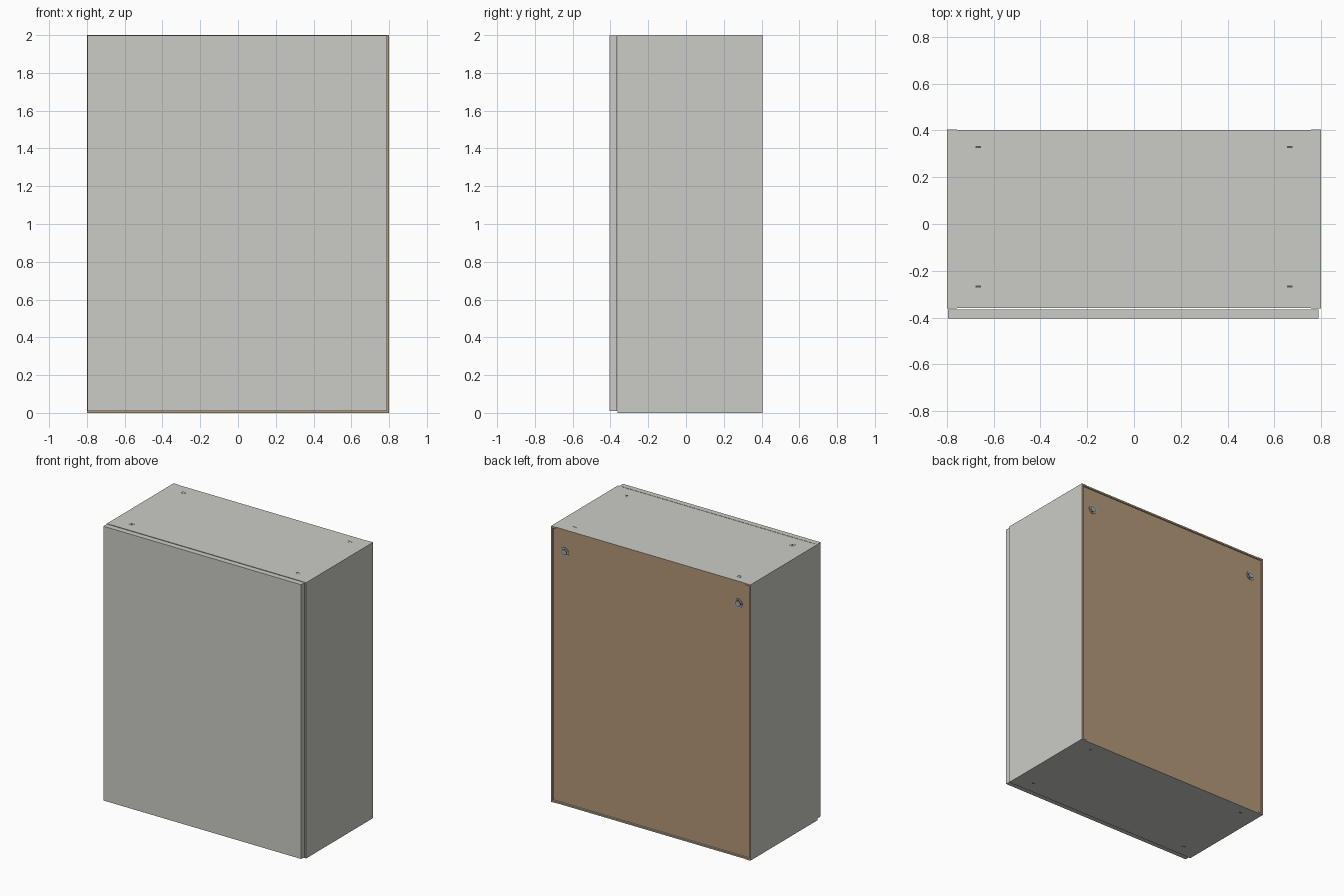
import bpy, bmesh, math
from mathutils import Matrix, Vector

if "Cube" in bpy.data.objects:
    bpy.data.objects.remove(bpy.data.objects["Cube"])


def material(name, rgb):
    m = bpy.data.materials.new(name)
    m.diffuse_color = (*rgb, 1)
    m.use_nodes = True
    m.node_tree.nodes["Principled BSDF"].inputs["Base Color"].default_value = m.diffuse_color
    return m


GREY = material("grey laminate", (0.60, 0.60, 0.565))
BROWN = material("brown board", (0.45, 0.31, 0.19))
METAL = material("metal grey", (0.38, 0.38, 0.37))
DARK = material("dark slot", (0.10, 0.10, 0.095))


def finish(name, bm, mats):
    me = bpy.data.meshes.new(name)
    bm.normal_update()
    bm.to_mesh(me)
    bm.free()
    for m in mats:
        me.materials.append(m)
    ob = bpy.data.objects.new(name, me)
    bpy.context.collection.objects.link(ob)
    return ob


def board(name, lo, hi, mat=GREY, raw_edges=False):
    """Box between two corners; raw_edges shows brown core on front/back ends."""
    lo, hi = Vector(lo), Vector(hi)
    bm = bmesh.new()
    bmesh.ops.create_cube(bm, size=1, matrix=Matrix.Translation((lo + hi) / 2)
                          @ Matrix.Diagonal((*(hi - lo), 1)))
    bm.normal_update()
    if raw_edges:
        for f in bm.faces:
            if abs(f.normal.y) > 0.5:
                f.material_index = 1
    return finish(name, bm, [mat, BROWN] if raw_edges else [mat])


def disc(name, centre, radius, depth, mat, axis="Z"):
    rot = Matrix.Rotation(math.pi / 2, 4, "X") if axis == "Y" else Matrix()
    bm = bmesh.new()
    bmesh.ops.create_cone(bm, cap_ends=True, segments=24, radius1=radius, radius2=radius,
                          depth=depth, matrix=Matrix.Translation(centre) @ rot)
    return finish(name, bm, [mat])


W, H, T = 0.80, 2.0, 0.043          # half width, height, board thickness
FRONT, BACK = -0.362, 0.405         # carcass depth

# Carcass: two sides, top and bottom
for s, n in ((-1, "left"), (1, "right")):
    xs = sorted((s * W, s * (W - T)))
    board(n + "_side", (xs[0], FRONT, 0), (xs[1], BACK, H), GREY, True)
for n, z in (("bottom_panel", 0), ("top_panel", H - T)):
    board(n, (-W + T, FRONT + 0.002, z), (W - T, BACK - 0.003, z + T), GREY, True)

# Inner shelves
for i in (1, 2):
    z = H * i / 3
    board(f"shelf_{i}", (-W + T, FRONT + 0.03, z - T / 2), (W - T, 0.385, z + T / 2), GREY, True)

# Brown back panel, slightly recessed, with hanger openings
back = board("back_panel", (-W + T / 3, 0.385, T / 3), (W - T / 3, 0.396, H - T / 3), BROWN)
# Grooves in the frame that hold the back panel
groove = board("back_groove_cutter", (-W + 0.012, 0.38, 0.012), (W - 0.012, 0.45, H - 0.012), DARK)
groove.hide_render = True
groove.hide_viewport = True
for n in ("left_side", "right_side", "top_panel", "bottom_panel"):
    mod = bpy.data.objects[n].modifiers.new("groove", "BOOLEAN")
    mod.operation, mod.object, mod.solver = "DIFFERENCE", groove, "EXACT"

for s in (-1, 1):
    disc("hanger_ring", (s * 0.697, 0.397, 1.836), 0.033, 0.006, METAL, "Y")
    disc("hanger_opening", (s * 0.697, 0.400, 1.836), 0.023, 0.002, DARK, "Y")
    disc("hanger_bolt", (s * 0.697, 0.401, 1.836), 0.017, 0.003, METAL, "Y")

# Door, overlaying the front with a small gap
board("door", (-0.796, -0.405, 0.01), (0.79, -0.365, H - 0.001), GREY)

# Slotted connector caps on top and bottom
for x in (-0.666, 0.666):
    for y in (-0.267, 0.33):
        for n, z, d in (("top", H, 1), ("bottom", 0, -1)):
            z0 = z if d > 0 else z + 0.001
            disc(n + "_cap", (x, y, z0), 0.02, 0.002, GREY)
            zs = z0 + d * 0.001
            board(n + "_cap_slot", (x - 0.012, y - 0.004, zs - 0.0005),
                  (x + 0.012, y + 0.004, zs + 0.0005), DARK)
